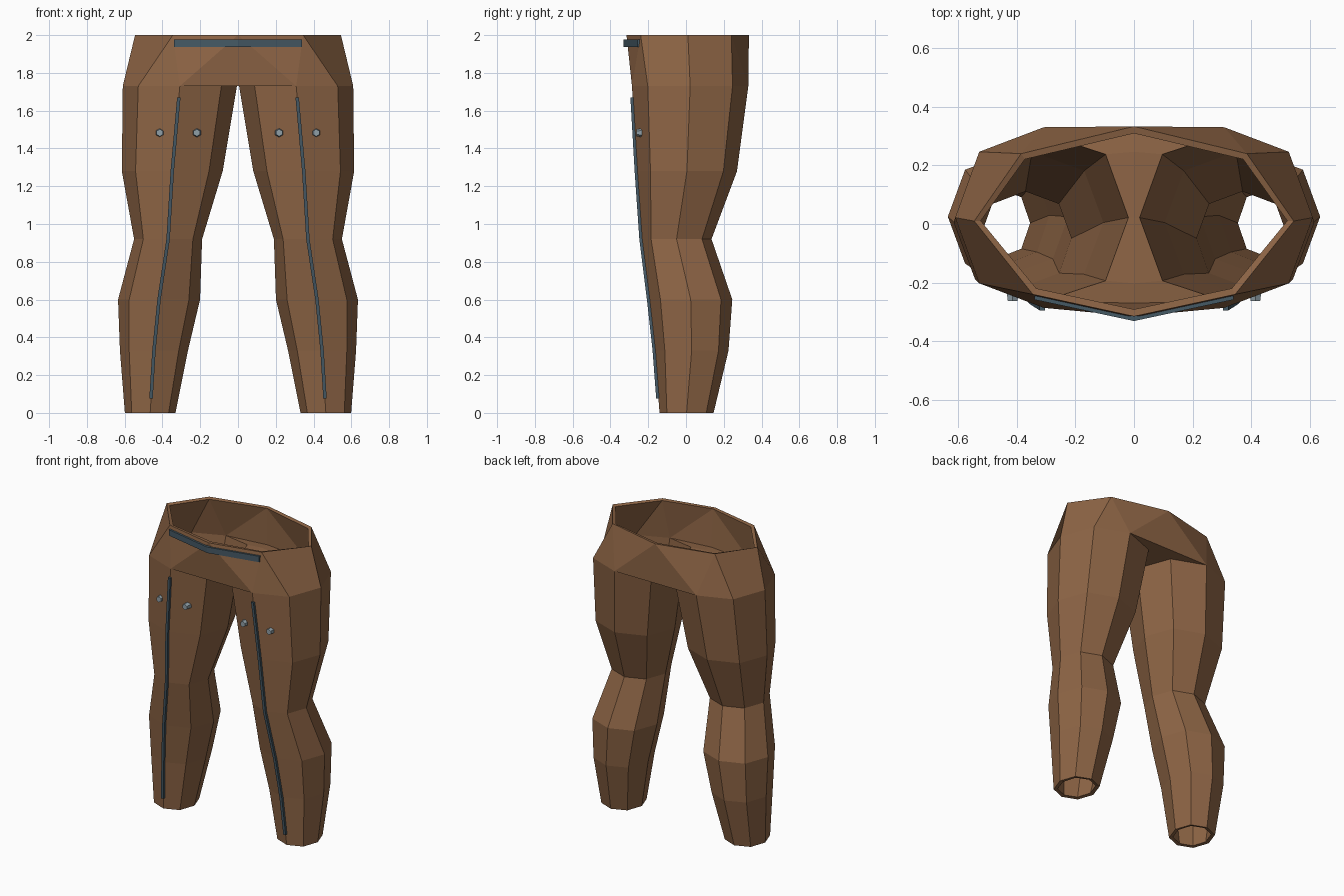
import bpy, bmesh, math
from mathutils import Vector

if "Cube" in bpy.data.objects:
    bpy.data.objects.remove(bpy.data.objects["Cube"])


def material(name, rgb):
    m = bpy.data.materials.new(name)
    m.diffuse_color = (*rgb, 1)
    m.use_nodes = True
    m.node_tree.nodes["Principled BSDF"].inputs["Base Color"].default_value = m.diffuse_color
    return m


leather = material("brown_leather", (0.27, 0.13, 0.06))
trim = material("slate_trim", (0.06, 0.10, 0.13))
metal = material("pale_metal", (0.28, 0.35, 0.39))


def make_object(name, bm, mat):
    me = bpy.data.meshes.new(name)
    bm.to_mesh(me)
    bm.free()
    me.materials.append(mat)
    ob = bpy.data.objects.new(name, me)
    bpy.context.collection.objects.link(ob)
    return ob


def add_mirror(ob):
    m = ob.modifiers.new("mirror", 'MIRROR')
    m.use_clip = True
    m.merge_threshold = 0.0005


# Leg sections: z, centre x, centre y, radius x, radius y
SECTIONS = [
    (0.00, 0.465, 0.003, 0.134, 0.143),
    (0.33, 0.445, 0.030, 0.180, 0.195),
    (0.60, 0.418, 0.025, 0.217, 0.220),
    (0.92, 0.370, -0.050, 0.180, 0.185),
    (1.28, 0.348, 0.005, 0.267, 0.265),
    (1.73, 0.308, 0.022, 0.302, 0.308),
]

# Trousers: one half, mirrored, then thickened
bm = bmesh.new()
rings = []
for z, cx, cy, rx, ry in SECTIONS:
    ring = []
    for k in range(8):
        a = math.radians(45 * k - 90)
        f = 1.03 if k % 2 else 1.0
        ring.append(bm.verts.new((cx + f * rx * math.cos(a), cy + f * ry * math.sin(a), z)))
    rings.append(ring)
for lo, up in zip(rings, rings[1:]):
    for k in range(8):
        n = (k + 1) % 8
        bm.faces.new((lo[k], lo[n], up[n], up[k]))

# Crotch floor, reaching from the leg top to the centre plane
r = rings[-1]
c = {k: bm.verts.new((0, r[k].co.y, r[k].co.z)) for k in (0, 7, 6, 5, 4)}
for a, b in ((0, 7), (7, 6), (6, 5), (5, 4)):
    bm.faces.new((c[b], r[b], r[a], c[a]))

# Hip panels up to the waist
w = [bm.verts.new((x, y, 2.0)) for x, y in
     ((0, -0.315), (0.345, -0.24), (0.545, 0.01), (0.385, 0.24), (0, 0.333))]
for face in ((c[0], r[0], w[0]), (r[0], w[1], w[0]), (r[0], r[1], w[1]),
             (r[1], r[2], w[2], w[1]), (r[2], r[3], w[3], w[2]),
             (r[3], r[4], w[3]), (r[4], w[4], w[3]), (r[4], c[4], w[4])):
    bm.faces.new(face)
trousers = make_object("trousers", bm, leather)
add_mirror(trousers)
s = trousers.modifiers.new("thickness", 'SOLIDIFY')
s.thickness = 0.024
s.offset = -1


def ribbon(name, points, half_a, half_b, mat):
    """Sweep a rectangle, spanned by two fixed vectors, along points."""
    bm = bmesh.new()
    a, b = Vector(half_a), Vector(half_b)
    loops = [[bm.verts.new(Vector(p) + o) for o in (a + b, b - a, -a - b, a - b)]
             for p in points]
    for l0, l1 in zip(loops, loops[1:]):
        for k in range(4):
            n = (k + 1) % 4
            bm.faces.new((l0[k], l0[n], l1[n], l1[k]))
    bm.faces.new(loops[0][::-1])
    bm.faces.new(loops[-1])
    bmesh.ops.recalc_face_normals(bm, faces=bm.faces)
    return make_object(name, bm, mat)


# Waist band across the front
ribbon("waist_band", [(-0.34, -0.248, 1.957), (0, -0.321, 1.957), (0.34, -0.248, 1.957)],
       (0, 0, 0.02), (0, 0.01, 0), trim)


def leg_front(z):
    """Point on the front ridge of the leg at height z."""
    for p, q in zip(SECTIONS, SECTIONS[1:]):
        if p[0] <= z <= q[0]:
            t = (z - p[0]) / (q[0] - p[0])
            x, y = (u + t * (v - u) for u, v in ((p[1], q[1]), (p[2] - p[4], q[2] - q[4])))
            return x, y - 0.003, z


# Seam strips down the leg fronts
strip = ribbon("leg_seam_strip", [leg_front(z) for z in (0.075, 0.33, 0.60, 0.92, 1.28, 1.67)],
               (0.009, 0, 0), (0, 0.009, 0), trim)
add_mirror(strip)

# Studs on the thighs
for sx in (-1, 1):
    for x in (0.218, 0.414):
        bpy.ops.mesh.primitive_cone_add(vertices=6, radius1=0.025, radius2=0.019, depth=0.042,
                                        location=(sx * x, -0.241, 1.483),
                                        rotation=(math.pi / 2, 0, 0))
        stud = bpy.context.object
        stud.name = "thigh_stud"
        stud.data.materials.append(metal)
